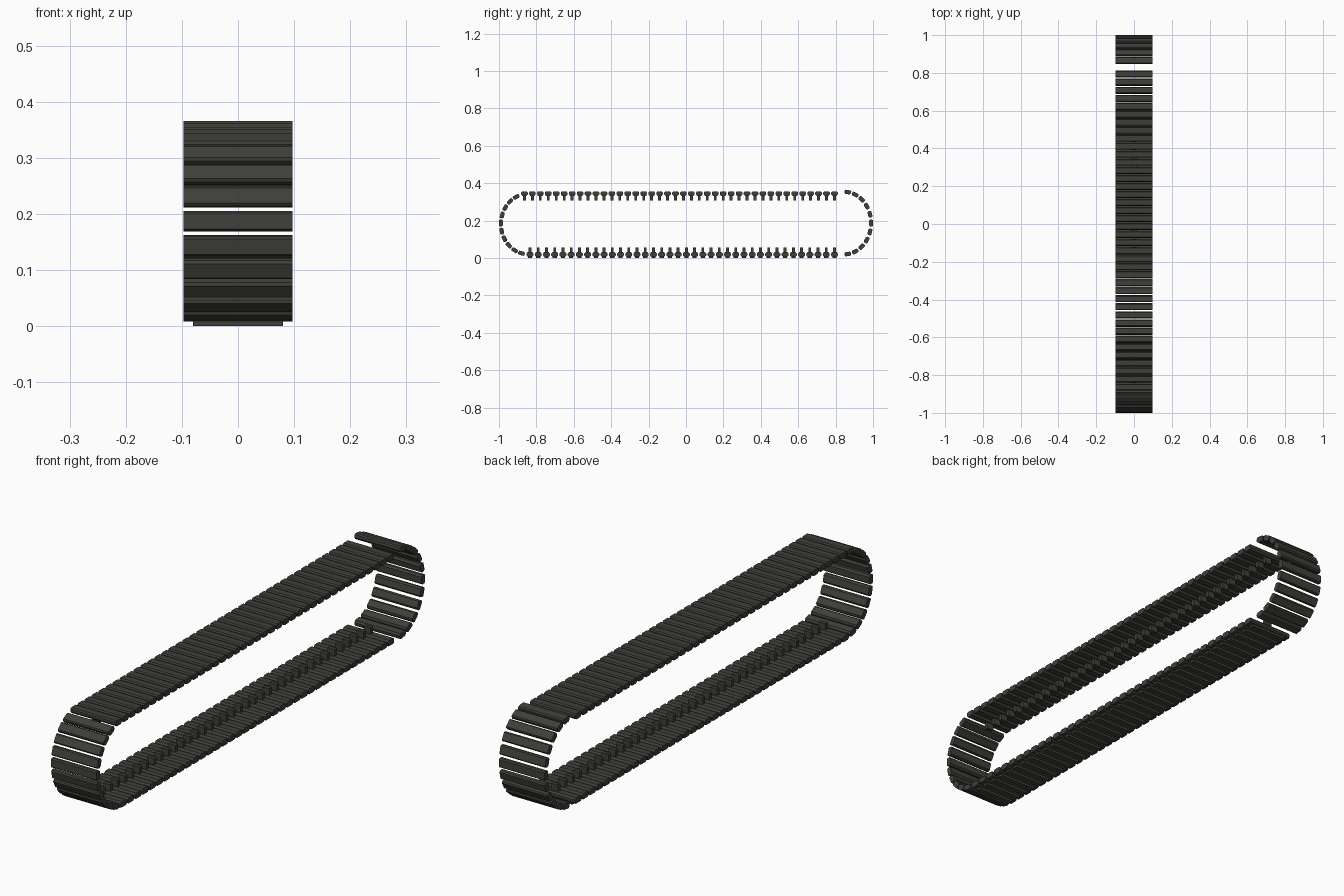
import bpy, bmesh, math
from mathutils import Matrix, Vector

if "Cube" in bpy.data.objects:
    bpy.data.objects.remove(bpy.data.objects["Cube"], do_unlink=True)


def material(name, color):
    m = bpy.data.materials.new(name)
    m.use_nodes = True
    m.diffuse_color = (*color, 1)
    m.node_tree.nodes["Principled BSDF"].inputs["Base Color"].default_value = (*color, 1)
    return m


STEEL = material("dark track steel", (0.05, 0.05, 0.042))
RUST = material("rusty pin", (0.25, 0.07, 0.02))


def box(bm, size, centre, mat=0):
    made = bmesh.ops.create_cube(bm, size=1, matrix=Matrix.Translation(centre)
                                 @ Matrix.Diagonal((*size, 1)))
    for f in {f for v in made["verts"] for f in v.link_faces}:
        f.material_index = mat


def link_mesh(name, length, horn=False, pad=False, pin=False):
    """One track link: x across, y along the track, z outwards."""
    bm = bmesh.new()
    h, t = length / 2, 0.011
    # plate with bevelled leading and trailing edges
    profile = [(-h, -0.004), (-h + 0.006, -t), (h - 0.006, -t), (h, -0.004),
               (h, 0.006), (h - 0.004, t), (-h + 0.004, t), (-h, 0.006)]
    face = bm.faces.new([bm.verts.new((-0.097, y, z)) for y, z in profile])
    out = bmesh.ops.extrude_face_region(bm, geom=[face])
    bmesh.ops.translate(bm, vec=(0.194, 0, 0),
                        verts=[v for v in out["geom"] if isinstance(v, bmesh.types.BMVert)])
    if horn:
        box(bm, (0.03, 0.015, 0.026), (0, 0, -t - 0.012))
    if pad:
        box(bm, (0.16, length * 0.6, 0.01), (0, 0, t + 0.004))
    if pin:
        box(bm, (0.002, 0.004, 0.008), (0.0965, h - 0.004, 0), 1)
    bmesh.ops.recalc_face_normals(bm, faces=bm.faces)
    me = bpy.data.meshes.new(name)
    bm.to_mesh(me)
    bm.free()
    me.materials.append(STEEL)
    me.materials.append(RUST)
    return me


def place(mesh, name, y, z, angle):
    ob = bpy.data.objects.new(name, mesh)
    ob.location = (0, y, z)
    ob.rotation_euler = (angle, 0, 0)
    bpy.context.collection.objects.link(ob)


def run(name, start, pitch, count, z, angle, pad):
    """Straight row of links."""
    plain = link_mesh(name, pitch - 0.007, True, pad)
    pinned = link_mesh(name + "_pinned", pitch - 0.007, True, pad, True)
    for i in range(count):
        place(pinned if i % 6 == 3 else plain, f"{name}_{i + 1}",
              start + pitch * (i + 0.5), z, angle)


def bend(name, centre, radii, first, last, count):
    """Links wrapped around an end wheel, evenly spaced along an ellipse."""
    mesh = link_mesh(name, 0.036)
    for i in range(count):
        a = math.radians(first + (last - first) * i / (count - 1))
        y, z = radii[0] * math.cos(a), radii[1] * math.sin(a)
        normal = Vector((y / radii[0] ** 2, z / radii[1] ** 2))
        place(mesh, f"{name}_{i + 1}", centre[0] + y, centre[1] + z,
              math.atan2(-normal.x, normal.y))


run("upper_link", -0.885, 0.0425, 40, 0.344, 0, False)
run("lower_link", -0.856, 0.044, 38, 0.02, math.pi, True)
bend("front_bend_link", (-0.845, 0.182), (0.144, 0.161), 116, 256, 10)
bend("rear_bend_link", (0.845, 0.187), (0.144, 0.167), 82, -82, 11)
